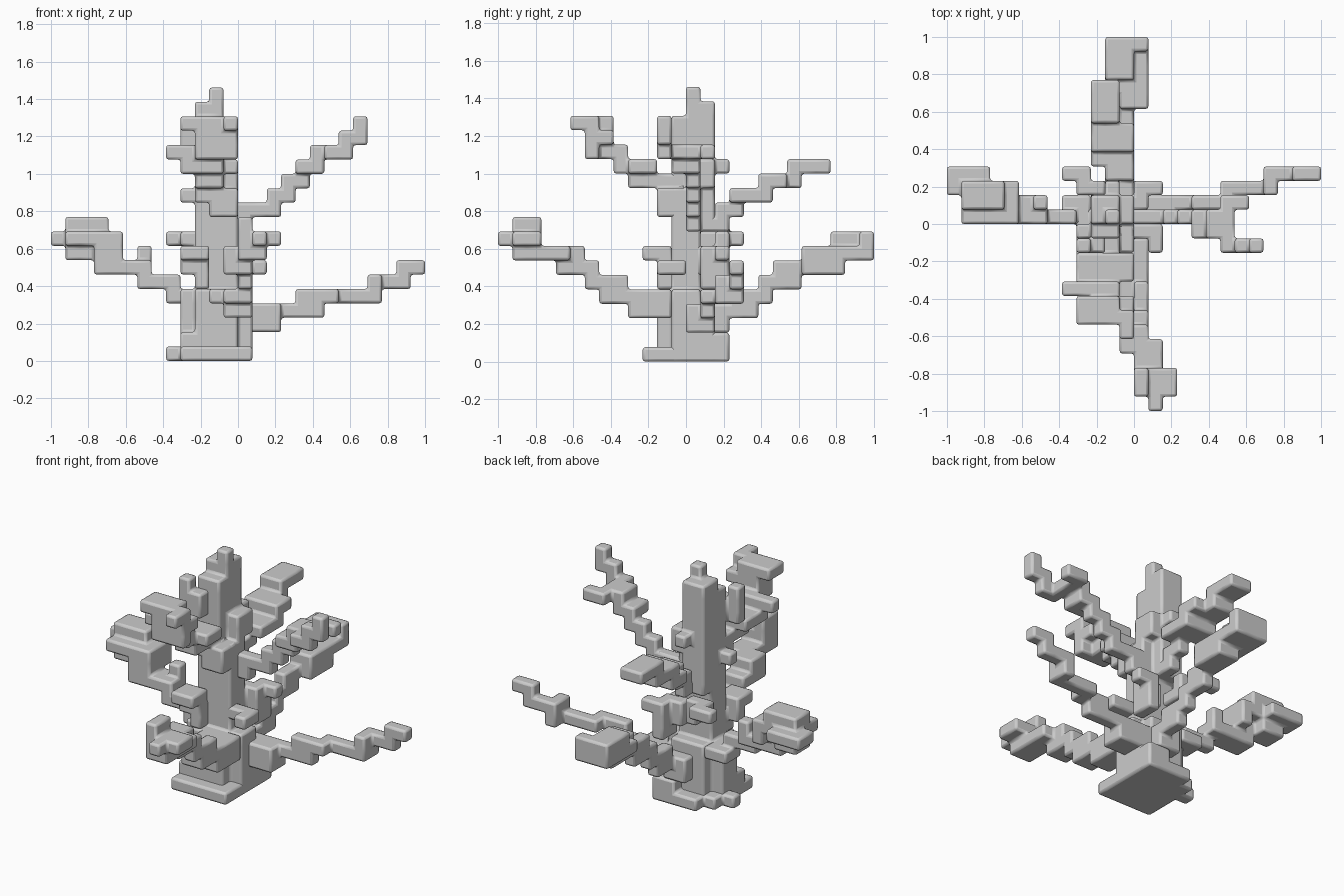
import bpy, bmesh
from itertools import product

if "Cube" in bpy.data.objects:
    bpy.data.objects.remove(bpy.data.objects["Cube"])

U = 1 / 13  # size of one block of the coral grid


def bridge_diagonals(cells):
    """Add a block wherever two blocks touch along an edge only."""
    for cell in sorted(cells):
        for a, b, s in product(range(3), range(3), (-1, 1)):
            if a >= b:
                continue
            p, q, d = list(cell), list(cell), list(cell)
            p[a] += 1
            q[b] += s
            d[a] += 1
            d[b] += s
            p, q = tuple(p), tuple(q)
            if tuple(d) in cells and p not in cells and q not in cells:
                cells.add(min(p, q, key=lambda c: c[2]))


def grow(name, *boxes):
    """Fuse grid boxes (x0,x1, y0,y1, z0,z1) into one softly bevelled hull."""
    cells = {(x, y, z) for x0, x1, y0, y1, z0, z1 in boxes
             for x in range(x0, x1) for y in range(y0, y1) for z in range(z0, z1)}
    bridge_diagonals(cells)
    bm = bmesh.new()
    verts = {}

    def vert(p):
        if p not in verts:
            verts[p] = bm.verts.new([c * U for c in p])
        return verts[p]

    for cell in sorted(cells):
        for axis in range(3):
            b, c = (axis + 1) % 3, (axis + 2) % 3
            for side in (0, 1):
                near = list(cell)
                near[axis] += 2 * side - 1
                if tuple(near) in cells:
                    continue
                ring = []
                for db, dc in ((0, 0), (1, 0), (1, 1), (0, 1)):
                    p = list(cell)
                    p[axis] += side
                    p[b] += db
                    p[c] += dc
                    ring.append(vert(tuple(p)))
                bm.faces.new(ring if side else ring[::-1])
    mesh = bpy.data.meshes.new(name)
    bm.to_mesh(mesh)
    bm.free()
    obj = bpy.data.objects.new(name, mesh)
    bpy.context.collection.objects.link(obj)
    bev = obj.modifiers.new("soft_edges", 'BEVEL')
    bev.width = 0.014
    bev.segments = 2
    bev.limit_method = 'ANGLE'
    bpy.ops.object.select_all(action='DESELECT')
    obj.select_set(True)
    bpy.context.view_layer.objects.active = obj
    bpy.ops.object.shade_smooth_by_angle(angle=0.7)


# Foot plate
grow("base", (-4, 1, -3, 2, 0, 1), (-3, 1, 2, 3, 0, 1), (-5, -4, 0, 1, 0, 1),
     (-1, 1, 1, 3, 1, 2))

# Central stem
grow("trunk", (-3, 0, -2, 2, 0, 5), (-4, -3, -2, -1, 0, 2), (-4, -3, -1, 1, 0, 5),
     (0, 1, -1, 1, 0, 5), (0, 1, 1, 2, 0, 4), (-3, 0, -1, 1, 5, 12),
     (-4, -3, -1, 0, 11, 12), (-3, -1, -1, 1, 12, 17), (-3, -1, 0, 2, 12, 18),
     (-2, -1, 0, 1, 18, 19), (-2, -1, 1, 3, 13, 14), (-1, 0, 0, 2, 12, 14),
     (-3, -1, 1, 2, 9, 12))
grow("crown_lobe", (-4, -3, -2, -1, 14, 17), (-3, -2, -2, 0, 14, 16))

# Left branch
grow("left_branch", (-5, -3, 0, 2, 4, 5), (-7, -4, 0, 1, 5, 6), (-10, -6, 0, 1, 6, 7),
     (-8, -6, 1, 2, 6, 7), (-7, -6, 1, 2, 7, 8), (-10, -8, 0, 2, 6, 8),
     (-12, -9, 0, 3, 8, 9), (-9, -8, 0, 3, 7, 9), (-13, -10, 2, 4, 8, 9),
     (-12, -10, 1, 3, 7, 8), (-12, -9, 1, 3, 9, 10))

# Right branches, low and high
grow("right_low_branch", (0, 3, 0, 2, 2, 4), (3, 4, 1, 2, 3, 4), (4, 6, 1, 2, 3, 5),
     (6, 7, 1, 3, 4, 5), (7, 9, 2, 3, 4, 5), (9, 10, 2, 4, 4, 6),
     (10, 12, 3, 4, 5, 6), (11, 13, 3, 4, 6, 7))
grow("right_high_branch", (-1, 1, 0, 1, 9, 11), (1, 3, 0, 1, 10, 11), (2, 4, 0, 1, 11, 12),
     (3, 5, 0, 1, 12, 13), (4, 6, -1, 1, 13, 14), (5, 7, -1, 1, 14, 15),
     (6, 7, -2, 2, 14, 15), (7, 8, 1, 2, 14, 15), (6, 8, -2, -1, 14, 15),
     (7, 9, -2, -1, 15, 16), (8, 9, -2, -1, 15, 17))

# Front branches, low and high
grow("front_low_branch", (-1, 1, -4, -1, 3, 5), (-1, 1, -6, -4, 4, 5), (0, 1, -7, -4, 5, 6),
     (-1, 1, -8, -6, 6, 7), (0, 1, -7, -6, 5, 7), (-1, 1, -9, -7, 6, 8),
     (0, 2, -10, -8, 7, 8), (0, 2, -12, -10, 7, 9), (2, 3, -12, -10, 8, 9),
     (1, 2, -13, -10, 8, 9), (0, 1, -12, -10, 9, 10), (-2, 0, -3, -1, 4, 5))
grow("front_high_branch", (-2, 0, -2, 0, 10, 12), (-3, -1, -2, 0, 11, 13),
     (-3, -1, -4, -2, 12, 14), (-4, 0, -4, -2, 13, 14), (-3, -1, -5, -4, 13, 15),
     (-5, -1, -5, -4, 14, 15), (-3, -1, -6, -4, 14, 15), (-3, 0, -7, -5, 15, 16),
     (-3, 0, -7, -6, 14, 15), (-4, -1, -7, -5, 16, 17), (-1, 0, -8, -6, 16, 17))

# Back branches, low and high
grow("back_low_branch", (-2, 0, 1, 3, 2, 4), (-1, 0, 2, 5, 3, 4), (-1, 0, 3, 6, 4, 5),
     (-1, 0, 5, 8, 5, 6), (-1, 0, 6, 8, 6, 7), (-1, 1, 8, 11, 6, 8),
     (-2, -1, 9, 11, 7, 8), (-2, 0, 11, 13, 7, 9), (0, 1, 11, 13, 7, 8),
     (0, 1, 12, 13, 8, 9), (-2, 0, 10, 11, 8, 9))
grow("back_high_branch", (-2, -1, 0, 3, 9, 10), (-2, -1, 2, 4, 10, 11), (-2, 0, 3, 5, 11, 12),
     (-2, -1, 3, 4, 10, 12), (-3, -1, 4, 6, 11, 12), (-3, 0, 5, 7, 12, 13),
     (-3, -1, 5, 8, 12, 13), (-3, -1, 7, 10, 13, 14))

# Short twigs around the stem
grow("back_left_twig", (-3, -2, 0, 3, 7, 8), (-4, -2, 2, 3, 8, 9), (-5, -3, 3, 4, 8, 9))
grow("front_left_twig", (-3, -2, -2, 0, 5, 7), (-4, -3, -2, -1, 6, 8), (-4, -2, -3, -1, 7, 8))
grow("back_right_twig", (-1, 0, 0, 2, 6, 8), (0, 1, 1, 3, 5, 7), (0, 2, 2, 3, 7, 8))
grow("front_right_twig", (-1, 2, -1, 0, 6, 7), (1, 2, -2, 0, 6, 7))
